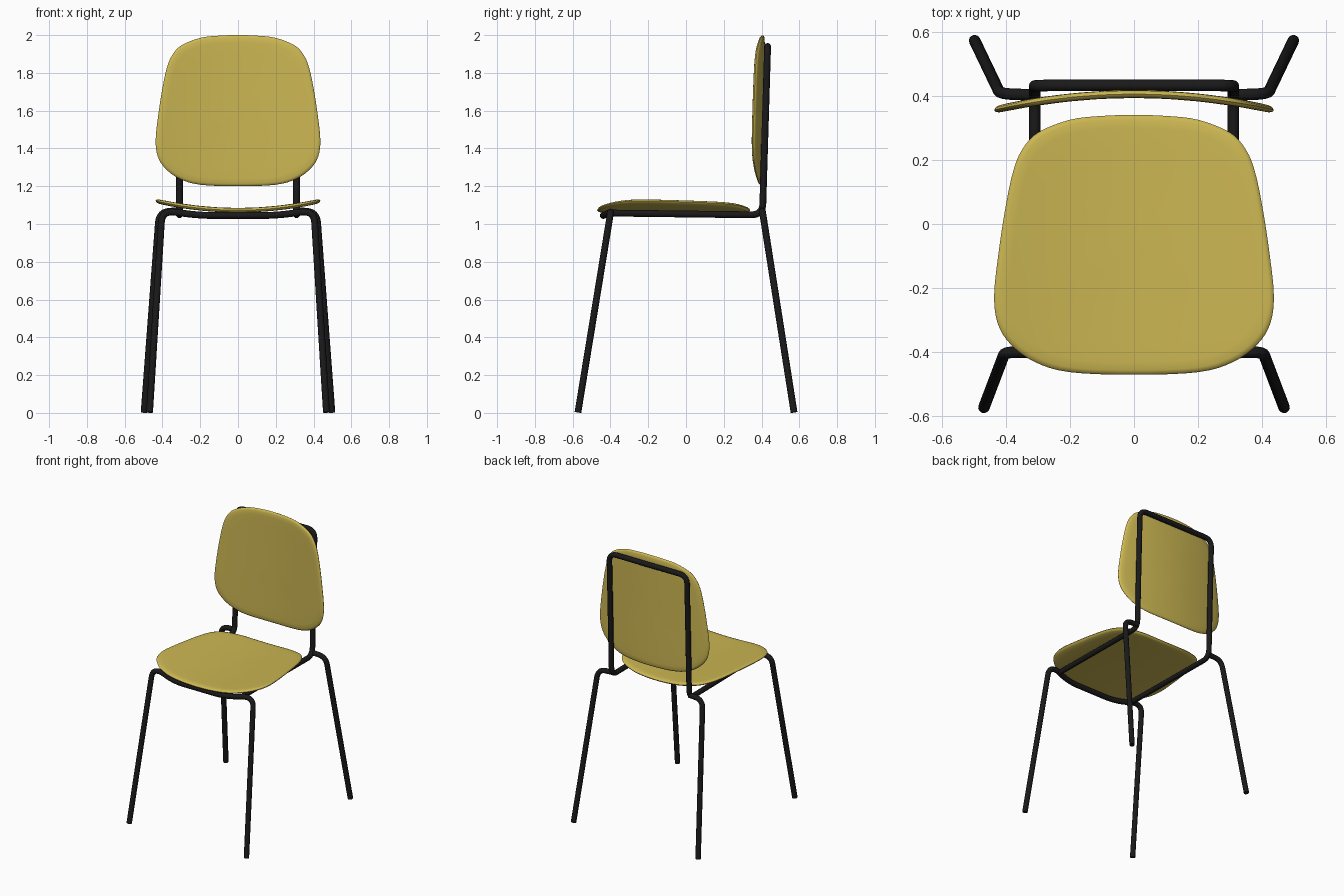
import bpy, bmesh
from mathutils import Vector

if "Cube" in bpy.data.objects:
    bpy.data.objects.remove(bpy.data.objects["Cube"])


def material(name, color):
    m = bpy.data.materials.new(name)
    m.diffuse_color = color
    m.use_nodes = True
    m.node_tree.nodes["Principled BSDF"].inputs["Base Color"].default_value = m.diffuse_color
    return m


YELLOW = material("yellow_shell", (0.6, 0.47, 0.085, 1))
BLACK = material("black_tube", (0.01, 0.01, 0.01, 1))


def finish(ob, angle):
    bpy.ops.object.select_all(action='DESELECT')
    ob.select_set(True)
    bpy.context.view_layer.objects.active = ob
    if ob.type == 'CURVE':
        bpy.ops.object.convert(target='MESH')
    bpy.ops.object.shade_smooth_by_angle(angle=angle)


def tube(name, corners, radius=0.018):
    """Bent tube; each corner is (point, bend length)."""
    pts = []
    for i, (p, d) in enumerate(corners):
        p = Vector(p)
        if d == 0:
            pts.append(p)
            continue
        a = p + (Vector(corners[i - 1][0]) - p).normalized() * d
        b = p + (Vector(corners[i + 1][0]) - p).normalized() * d
        for k in range(9):
            t = k / 8
            pts.append(a * (1 - t) ** 2 + p * 2 * t * (1 - t) + b * t * t)
    cu = bpy.data.curves.new(name, 'CURVE')
    cu.dimensions = '3D'
    cu.bevel_depth = radius
    cu.bevel_resolution = 4
    cu.use_fill_caps = True
    sp = cu.splines.new('POLY')
    sp.points.add(len(pts) - 1)
    for q, p in zip(sp.points, pts):
        q.co = (*p, 1)
    cu.materials.append(BLACK)
    ob = bpy.data.objects.new(name, cu)
    bpy.context.collection.objects.link(ob)
    finish(ob, 0.8)


def mirrored(half):
    return half + [((-p[0], p[1], p[2]), d) for p, d in reversed(half)]


# Shared outline of seat and backrest, right half, wide end first
HALF = [(0, -0.47), (0.2, -0.462), (0.31, -0.43), (0.385, -0.375), (0.425, -0.31),
        (0.436, -0.22), (0.421, -0.08), (0.401, 0.05), (0.378, 0.16), (0.35, 0.23),
        (0.30, 0.285), (0.2, 0.325), (0.1, 0.337), (0, 0.34)]
LOOP = [Vector(p) for p in HALF + [(-x, y) for x, y in HALF[-2:0:-1]]]


def smooth_loop(loop, steps=4):
    out, n = [], len(loop)
    for i in range(n):
        a, b, c, d = (loop[(i + k) % n] for k in (-1, 0, 1, 2))
        for s in range(steps):
            t = s / steps
            out.append(0.5 * (2 * b + (c - a) * t + (2 * a - 5 * b + 4 * c - d) * t ** 2
                              + (3 * b - a - 3 * c + d) * t ** 3))
    return out


def shell(name, place):
    """Thin curved panel from concentric rings; place maps (x, t, h) to space."""
    mid = Vector((0, -0.065))
    top = [(0.25, 0.012), (0.5, 0.012), (0.75, 0.012), (0.9, 0.012), (0.965, 0.011), (0.99, 0.007)]
    rings = top + [(1, 0)] + [(s, -h) for s, h in reversed(top)]
    outline = smooth_loop(LOOP)
    n = len(outline)
    bm = bmesh.new()
    rows = []
    for s, h in rings:
        rows.append([bm.verts.new(place(*(mid + (p - mid) * s), h)) for p in outline])
    for a, b in zip(rows, rows[1:]):
        for i in range(n):
            j = (i + 1) % n
            bm.faces.new((a[i], a[j], b[j], b[i]))
    for row, h in ((rows[0], 0.012), (rows[-1], -0.012)):
        c = bm.verts.new(place(mid.x, mid.y, h))
        for i in range(n):
            bm.faces.new((c, row[i], row[(i + 1) % n]))
    bmesh.ops.recalc_face_normals(bm, faces=bm.faces)
    me = bpy.data.meshes.new(name)
    bm.to_mesh(me)
    bm.free()
    me.materials.append(YELLOW)
    ob = bpy.data.objects.new(name, me)
    bpy.context.collection.objects.link(ob)
    finish(ob, 1.0)


# Seat and backrest panels
shell("seat", lambda x, t, h: (x, t, 1.073 + h + 0.26 * x * x))
shell("backrest", lambda x, t, h: (x, 0.405 - h - 0.26 * x * x, 1.2 + (t + 0.47) * 0.8 / 0.81))

# Front legs joined by a bar under the seat front
tube("front_legs", mirrored([((0.468, -0.572, 0.003), 0), ((0.402, -0.398, 1.068), 0.06),
                             ((0.33, -0.40, 1.062), 0.01), ((0.2, -0.438, 1.045), 0.08)]))

# Side rails bending up into the backrest hoop
tube("seat_and_back_frame", mirrored([((0.31, -0.41, 1.058), 0), ((0.31, 0.405, 1.048), 0.06),
                                      ((0.31, 0.432, 1.94), 0.06)]))

# Back legs bending in to the frame
for side, s in (("right", 1), ("left", -1)):
    tube("back_leg_" + side, [((s * 0.497, 0.572, 0.003), 0), ((s * 0.417, 0.405, 1.065), 0.06),
                              ((s * 0.31, 0.403, 1.07), 0)])
